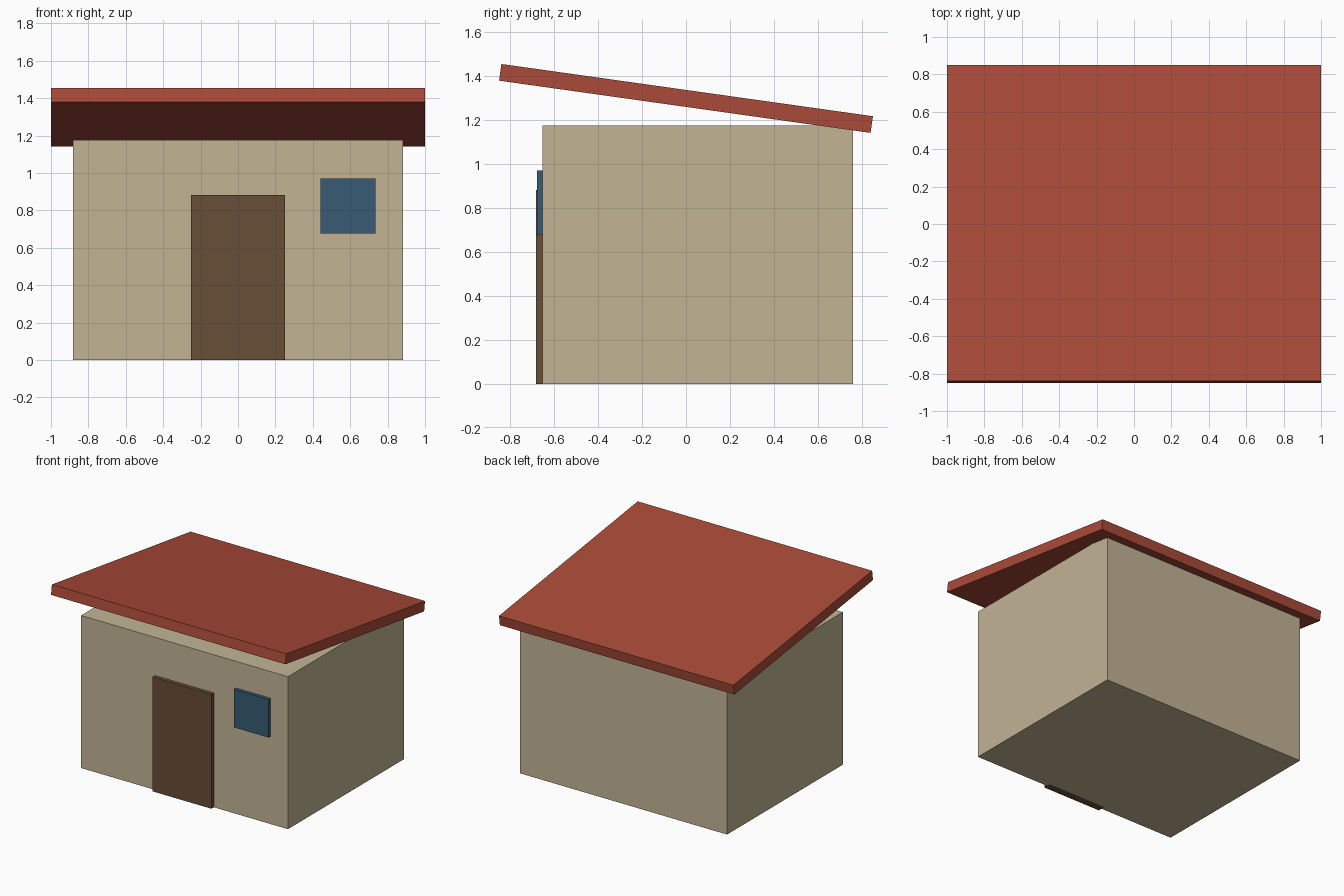
import bpy
from math import radians

default = bpy.data.objects.get("Cube")
if default:
    bpy.data.objects.remove(default, do_unlink=True)


def material(name, rgb):
    mat = bpy.data.materials.new(name)
    mat.use_nodes = True
    mat.diffuse_color = (*rgb, 1)
    mat.node_tree.nodes["Principled BSDF"].inputs["Base Color"].default_value = (*rgb, 1)
    return mat


def box(name, size, center, mat, tilt=0):
    """Flat-faced box with its size baked into the mesh, tilted about x."""
    bpy.ops.mesh.primitive_cube_add(size=1, location=center)
    obj = bpy.context.object
    obj.name = name
    obj.scale = size
    bpy.ops.object.transform_apply(location=False, rotation=False, scale=True)
    obj.rotation_euler.x = tilt
    obj.data.materials.append(mat)
    return obj


plaster = material("beige plaster", (0.54, 0.455, 0.30))
red = material("red roofing", (0.40, 0.069, 0.040))
wood = material("brown wood", (0.138, 0.075, 0.038))
glass = material("blue glass", (0.038, 0.104, 0.172))

wall_depth, wall_height, wall_y = 1.412, 1.176, 0.054
front = wall_y - wall_depth / 2

# Main block
box("walls", (1.765, wall_depth, wall_height), (0, wall_y, wall_height / 2), plaster)

# Single-pitch roof slab, high at the front
box("roof", (2, 1.706, 0.0765), (0, 0, 1.298), red, radians(-8))

# Door and window panels standing proud of the front wall
box("door", (0.5, 0.06, 0.882), (0, front, 0.441), wood)
box("window", (0.294, 0.05, 0.294), (0.588, front, 0.8235), glass)
